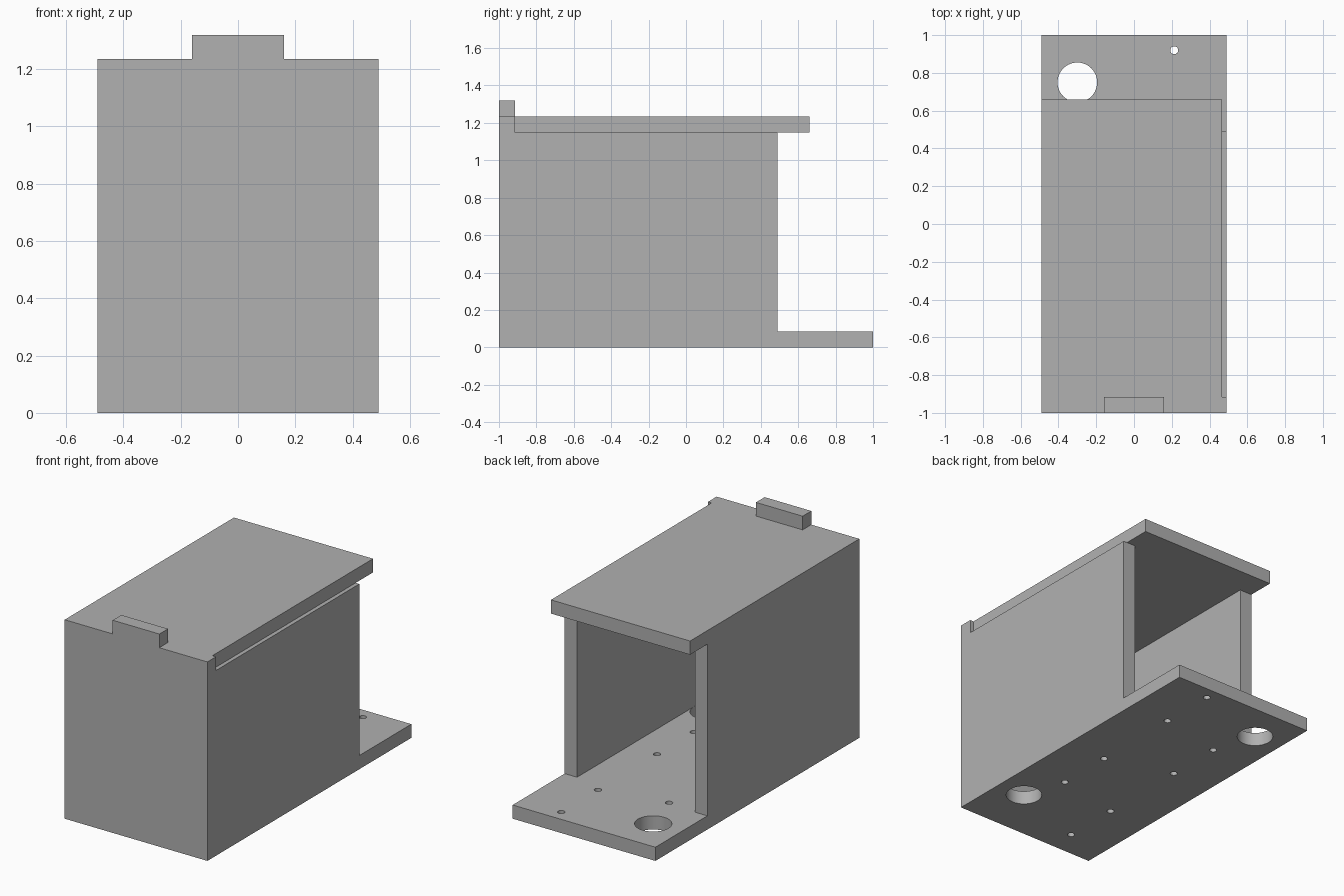
import bpy
import bmesh
from mathutils import Matrix, Vector

cube = bpy.data.objects.get("Cube")
if cube:
    bpy.data.objects.remove(cube, do_unlink=True)

# Overall dimensions
T = 0.085                 # panel thickness
X, Y = 0.49, 1.0          # half width, half length
WALL_BACK = 0.49          # rear end of the side walls
WALL_TOP, LID_TOP = 1.15, 1.235
LID_BACK, LID_LEFT = 0.66, 0.465

grey = bpy.data.materials.new("plain grey")
grey.use_nodes = True
colour = (0.44, 0.44, 0.44, 1)
grey.diffuse_color = colour
grey.node_tree.nodes["Principled BSDF"].inputs["Base Color"].default_value = colour


def add_object(name, bm):
    mesh = bpy.data.meshes.new(name)
    bm.to_mesh(mesh)
    bm.free()
    mesh.materials.append(grey)
    obj = bpy.data.objects.new(name, mesh)
    bpy.context.collection.objects.link(obj)
    return obj


def box(name, low, high):
    low, high = Vector(low), Vector(high)
    bm = bmesh.new()
    matrix = Matrix.Translation((low + high) / 2) @ Matrix.Diagonal((high - low).to_4d())
    bmesh.ops.create_cube(bm, size=1, matrix=matrix)
    return add_object(name, bm)


# Panels
base = box("base_plate", (-X, -Y, 0), (X, Y, T))
box("front_wall", (-X, -Y, T), (X, -Y + T, LID_TOP))
box("right_wall", (-X, -Y + T, T), (-X + T, WALL_BACK, WALL_TOP))
box("left_wall", (X - T, -Y + T, T), (X, WALL_BACK, WALL_TOP))
box("lid", (-X, -Y + T, WALL_TOP), (LID_LEFT, LID_BACK, LID_TOP))
box("front_tab", (-0.16, -Y, LID_TOP), (0.16, -Y + T, LID_TOP + T))

# Cutter for the two cable holes and the two staggered rows of screw holes
holes = [(-0.30, 0.75, 0.105), (0.30, -0.65, 0.105)]
holes += [(0.213, y, 0.021) for y in (0.92, 0.56, -0.02, -0.38)]
holes += [(-0.213, y, 0.021) for y in (0.47, 0.11, -0.47, -0.83)]
bm = bmesh.new()
for x, y, radius in holes:
    bmesh.ops.create_cone(bm, cap_ends=True, segments=48 if radius > 0.1 else 24,
                          radius1=radius, radius2=radius, depth=4 * T,
                          matrix=Matrix.Translation((x, y, T / 2)))
cutter = add_object("hole_cutter", bm)
cutter.hide_render = True

# Drill the base plate, then discard the cutter
drill = base.modifiers.new("drill", 'BOOLEAN')
drill.operation = 'DIFFERENCE'
drill.solver = 'EXACT'
drill.object = cutter
bpy.ops.object.select_all(action='DESELECT')
base.select_set(True)
bpy.context.view_layer.objects.active = base
bpy.ops.object.modifier_apply(modifier=drill.name)
bpy.data.objects.remove(cutter, do_unlink=True)
bpy.ops.object.shade_smooth_by_angle()
